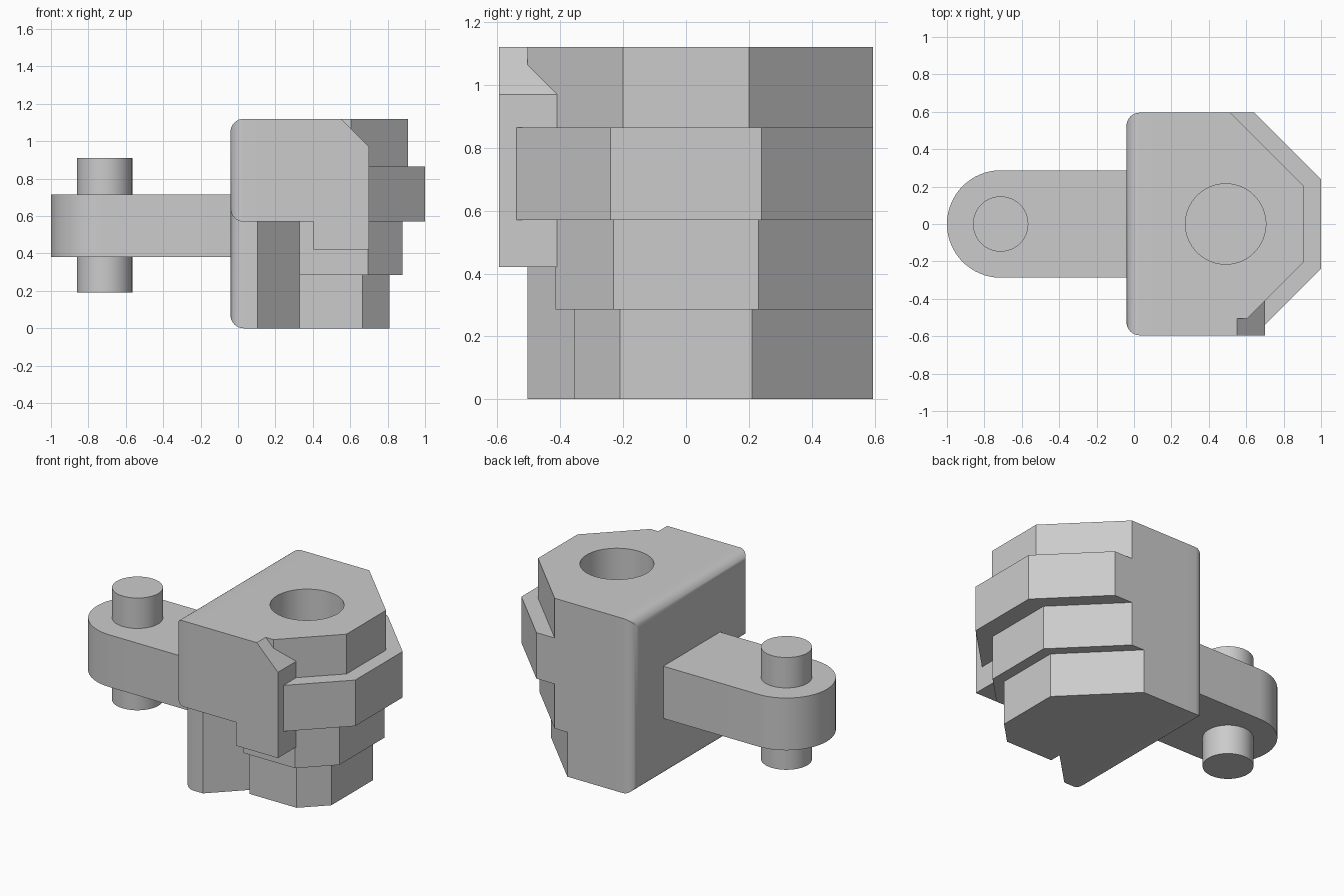
import bpy
import bmesh
from math import radians, cos, sin, pi
from mathutils import Vector

cube = bpy.data.objects.get("Cube")
if cube:
    bpy.data.objects.remove(cube, do_unlink=True)

grey = bpy.data.materials.new("plain_grey")
grey.use_nodes = True
colour = (0.6, 0.6, 0.6, 1)
grey.diffuse_color = colour
grey.node_tree.nodes["Principled BSDF"].inputs["Base Color"].default_value = colour


def prism(name, profile, axis, start, end, fillet=0):
    """Extrude a closed 2D profile along an axis; fillet rounds its start rim."""
    place = {
        "x": lambda a, b: (start, a, b),
        "y": lambda a, b: (a, start, b),
        "z": lambda a, b: (a, b, start),
    }[axis]
    step = Vector([end - start if axis == k else 0 for k in "xyz"])
    bm = bmesh.new()
    base = bm.faces.new([bm.verts.new(place(a, b)) for a, b in profile])
    rim = list(base.edges)
    out = bmesh.ops.extrude_face_region(bm, geom=[base], use_keep_orig=True)
    moved = [g for g in out["geom"] if isinstance(g, bmesh.types.BMVert)]
    bmesh.ops.translate(bm, vec=step, verts=moved)
    bmesh.ops.recalc_face_normals(bm, faces=bm.faces[:])
    if fillet:
        bmesh.ops.bevel(bm, geom=rim, offset=fillet, offset_type="OFFSET",
                        segments=8, profile=0.5, affect="EDGES")
    mesh = bpy.data.meshes.new(name)
    bm.to_mesh(mesh)
    bm.free()
    mesh.materials.append(grey)
    obj = bpy.data.objects.new(name, mesh)
    bpy.context.collection.objects.link(obj)
    return obj


def arc(cx, radius, first, last, count):
    """Points on an arc centred on the x axis, angles in radians."""
    return [(cx + radius * cos(first + (last - first) * i / count),
             radius * sin(first + (last - first) * i / count))
            for i in range(count + 1)]


def activate(obj):
    bpy.ops.object.select_all(action="DESELECT")
    obj.select_set(True)
    bpy.context.view_layer.objects.active = obj


def combine(target, tool, operation):
    """Apply a boolean to the target and discard the tool."""
    mod = target.modifiers.new(operation.lower(), "BOOLEAN")
    mod.operation = operation
    mod.solver = "EXACT"
    mod.object = tool
    activate(target)
    bpy.ops.object.modifier_apply(modifier=mod.name)
    bpy.data.objects.remove(tool, do_unlink=True)


BACK, FRONT, POST, SEAM = 0.595, -0.595, -0.505, 0.105
TOP, STEP = 1.12, 0.57

# Rounded rear slab with a stepped front edge
body = prism("stepped_body",
             [(BACK, 0), (BACK, TOP), (FRONT, TOP), (FRONT, STEP), (POST, STEP), (POST, 0)],
             "x", -0.04, SEAM, fillet=0.07)

# Stacked layers: bottom, top, nose x, nose half width, front y, notched
layers = [
    (0, 0.285, 0.81, 0.21, -0.355, True),
    (0.285, STEP, 0.88, 0.23, -0.415, True),
    (STEP, 0.865, 1.0, 0.24, -0.54, False),
    (0.865, TOP, 0.91, 0.2, POST, False),
]
for low, high, nose, half, front, notched in layers:
    outline = [(SEAM, BACK), (nose - (BACK - half), BACK), (nose, half),
               (nose, -half), (nose - (-front - half), front)]
    if notched:
        outline += [(0.33, front), (0.33, -0.28), (SEAM, POST)]
    else:
        outline += [(SEAM, front)]
    combine(body, prism("layer", outline, "z", low, high), "UNION")

# Front plate with a chamfered corner and a short hanging tab
plate = prism("front_plate",
              [(SEAM, STEP), (0.405, STEP), (0.405, 0.42), (0.7, 0.42),
               (0.7, 0.97), (0.55, TOP), (SEAM, TOP)],
              "y", FRONT, -0.41)
combine(body, plate, "UNION")

# Blind round socket in the top
socket = prism("socket_cutter", arc(0.49, 0.215, 0, 2 * pi, 64)[:-1], "z", 0.55, 1.3)
combine(body, socket, "DIFFERENCE")

# Round-ended arm and its pivot pin
arm = prism("arm", [(0, -0.287), (0, 0.287)] + arc(-0.713, 0.287, pi / 2, 3 * pi / 2, 32),
            "z", 0.38, 0.715)
pin = prism("pivot_pin", arc(-0.713, 0.148, 0, 2 * pi, 48)[:-1], "z", 0.19, 0.91)

for part in (body, arm, pin):
    activate(part)
    bpy.ops.object.shade_smooth_by_angle(angle=radians(30))
